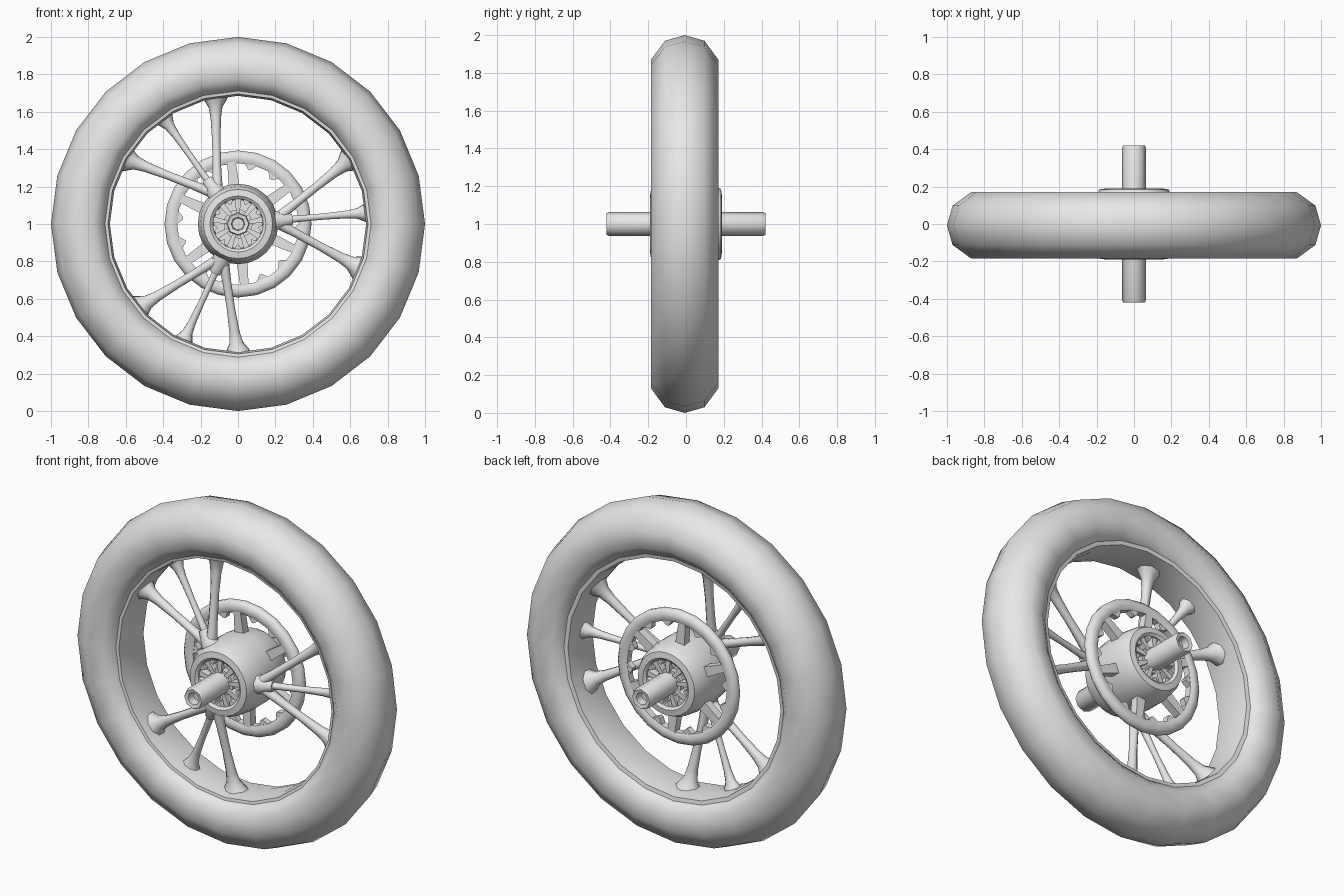
import bpy, bmesh, math
from mathutils import Vector

cube = bpy.data.objects.get("Cube")
if cube:
    bpy.data.objects.remove(cube, do_unlink=True)

grey = bpy.data.materials.new("plain_grey")
grey.use_nodes = True
grey.diffuse_color = (0.8, 0.8, 0.8, 1)
grey.node_tree.nodes["Principled BSDF"].inputs["Base Color"].default_value = (0.8, 0.8, 0.8, 1)


def polar(r, deg, y=0.0):
    """Point on the wheel plane, measured from the axle."""
    a = math.radians(deg)
    return Vector((r * math.cos(a), y, 1 + r * math.sin(a)))


def finish(name, bm, angle=40):
    bmesh.ops.recalc_face_normals(bm, faces=bm.faces)
    mesh = bpy.data.meshes.new(name)
    bm.to_mesh(mesh)
    bm.free()
    mesh.materials.append(grey)
    obj = bpy.data.objects.new(name, mesh)
    bpy.context.collection.objects.link(obj)
    bpy.ops.object.select_all(action='DESELECT')
    obj.select_set(True)
    bpy.context.view_layer.objects.active = obj
    bpy.ops.object.shade_smooth_by_angle(angle=math.radians(angle))
    return obj


def skin(bm, rings, wrap):
    """Bridge consecutive closed rings of vertices."""
    n = len(rings[0])
    for i in range(len(rings) - (0 if wrap else 1)):
        a, b = rings[i], rings[(i + 1) % len(rings)]
        for j in range(n):
            k = (j + 1) % n
            bm.faces.new((a[j], a[k], b[k], b[j]))


def lathe(name, profile, sides, angle=40):
    """Closed (radius, y) profile spun around the axle."""
    bm = bmesh.new()
    rings = [[bm.verts.new(polar(r, 360 * s / sides, y)) for r, y in profile]
             for s in range(sides)]
    skin(bm, rings, True)
    return finish(name, bm, angle)


def strut(bm, stations, sides=8):
    """Tapered bar; each station is (point, half width, half depth)."""
    rings = []
    for i, (p, w, d) in enumerate(stations):
        prev, nxt = stations[max(i - 1, 0)][0], stations[min(i + 1, len(stations) - 1)][0]
        along = (nxt - prev).normalized()
        across = along.cross(Vector((0, 1, 0))).normalized()
        depth = across.cross(along)
        ring = []
        for s in range(sides):
            a = 2 * math.pi * (s + 0.5) / sides
            ring.append(bm.verts.new(p + across * w * math.cos(a) + depth * d * math.sin(a)))
        rings.append(ring)
    skin(bm, rings, False)
    bm.faces.new(rings[0])
    bm.faces.new(rings[-1])


def wedge(bm, r0, r1, deg, half0, half1, y0, y1):
    """Radial block whose half width changes from r0 to r1."""
    out = polar(1, deg) - polar(0, deg)
    side = out.cross(Vector((0, 1, 0)))
    rings = []
    for y in (y0, y1):
        rings.append([bm.verts.new(polar(r, deg, y) + side * h)
                      for r, h in ((r0, -half0), (r0, half0), (r1, half1), (r1, -half1))])
    skin(bm, rings, False)
    bm.faces.new(rings[0])
    bm.faces.new(rings[1])


# Tyre with rounded tread and full sidewalls
half = [(0.97, 0.105), (0.87, 0.178), (0.77, 0.165), (0.71, 0.115)]
tyre = [(1.0, 0)] + half + [(r, -y) for r, y in reversed(half)]
lathe("tyre", [(r, y - 0.007) for r, y in tyre], 24, 60)

# Rim band lining the tyre
lathe("rim", [(0.72, -0.125), (0.695, -0.12), (0.685, -0.06), (0.685, 0.05),
              (0.695, 0.11), (0.72, 0.115)], 24)

# Three clusters of three flared spokes
bm = bmesh.new()
for cluster in (5, 125, 245):
    strut(bm, [(polar(0.17, cluster, -0.09), 0.06, 0.06),
               (polar(0.22, cluster, -0.09), 0.05, 0.05),
               (polar(0.29, cluster, -0.08), 0.03, 0.03)])
    for turn, width in ((-25, 1.0), (0, 0.75), (25, 1.0)):
        tip = cluster + turn
        root = polar(0.23, cluster + turn * 0.25, -0.085)
        end = polar(0.70, tip, -0.02)
        stations = []
        for t, w, d in ((0, .03, .035), (.2, .025, .028), (.5, .024, .024),
                        (.75, .030, .028), (.87, .04, .035), (.95, .065, .055), (1, .08, .07)):
            stations.append((root.lerp(end, t), w * width, d * width))
        strut(bm, stations)
finish("spokes", bm, 50)

# Hub drum with recessed ends
drum = [(0.135, -0.178), (0.15, -0.19), (0.185, -0.185), (0.202, -0.15), (0.215, -0.05)]
drum = [(0.05, -0.13), (0.13, -0.13)] + drum
lathe("hub_drum", drum + [(r, -y) for r, y in reversed(drum)], 24)

# Vanes and inner teeth on both ends of the hub
bm = bmesh.new()
for face in (-1, 1):
    for i in range(9):
        deg = 90 + i * 40
        wedge(bm, 0.05, 0.145, deg, 0.009, 0.017, face * 0.12, face * 0.172)
        wedge(bm, 0.11, 0.15, deg + 20, 0.003, 0.03, face * 0.12, face * 0.178)
finish("hub_vanes", bm, 30)

# Collar and axle with a hollow socket at each end
lathe("axle_collar", [(0.04, -0.16), (0.08, -0.16), (0.08, 0.16), (0.04, 0.16)], 9)
axle = [(0.001, -0.37), (0.032, -0.37), (0.036, -0.415), (0.057, -0.42), (0.063, -0.41)]
lathe("axle", axle + [(r, -y) for r, y in reversed(axle)], 8, 50)

# Brake disc ring behind the spokes
lathe("brake_ring", [(0.325, 0.045), (0.345, 0.035), (0.375, 0.037), (0.393, 0.055),
                     (0.393, 0.075), (0.375, 0.093), (0.345, 0.095), (0.325, 0.085)], 24, 60)

# Arms and teeth joining the brake ring to the hub
bm = bmesh.new()
for i in range(6):
    deg = 36 + i * 60
    wedge(bm, 0.19, 0.335, deg, 0.03, 0.022, 0.04, 0.088)
    for shift in (-18, 18):
        wedge(bm, 0.295, 0.335, deg + shift, 0.006, 0.045, 0.047, 0.083)
finish("brake_arms", bm, 30)
